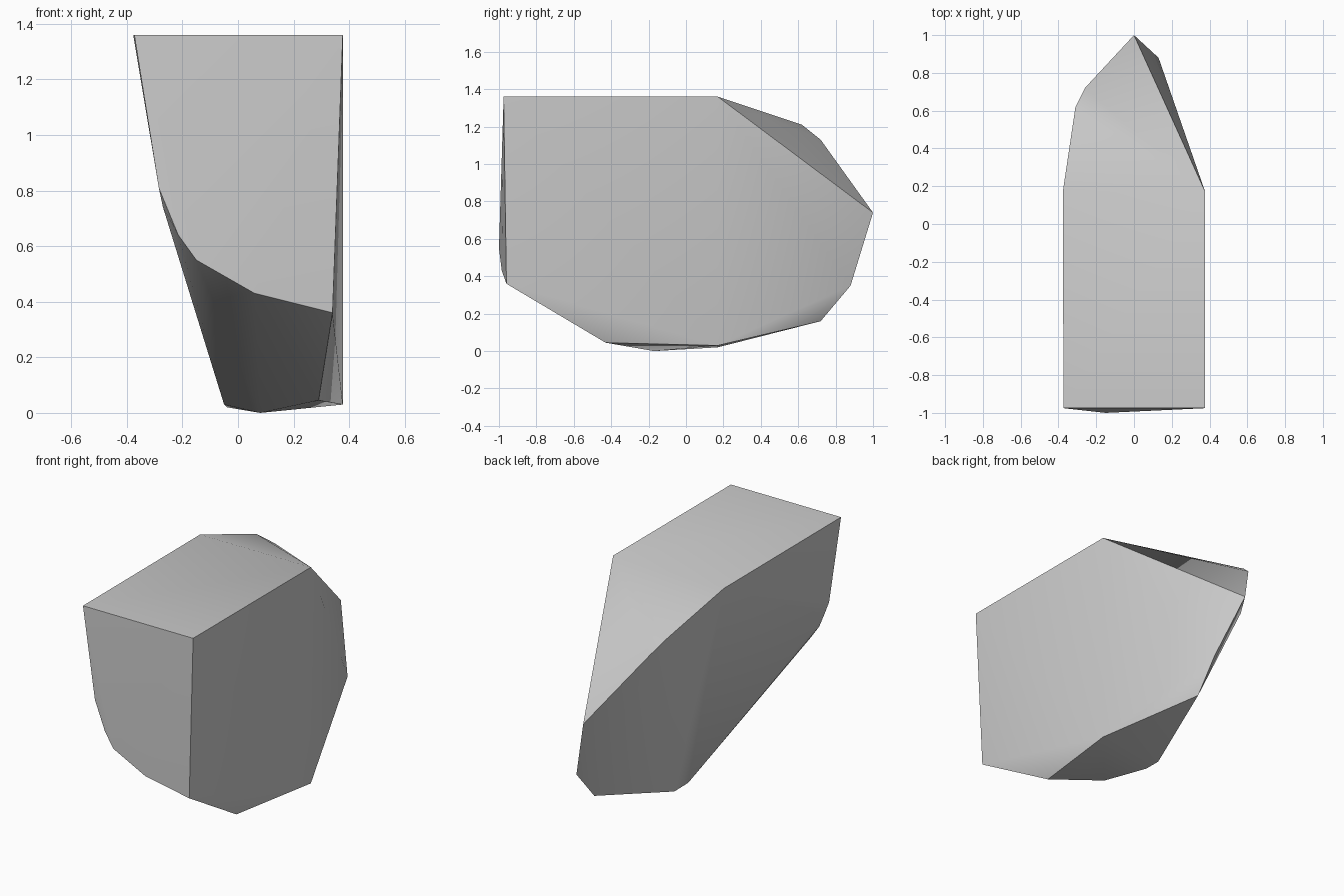
import bpy
import bmesh
import math
from mathutils import Vector

default_cube = bpy.data.objects.get("Cube")
if default_cube:
    bpy.data.objects.remove(default_cube, do_unlink=True)


def make_material(name, colour):
    material = bpy.data.materials.new(name)
    material.use_nodes = True
    material.diffuse_color = colour
    shader = material.node_tree.nodes.get("Principled BSDF")
    shader.inputs["Base Color"].default_value = colour
    return material


def outer_facets(points):
    """Find every flat facet that has all the points on or behind it."""
    facets = {}
    for a in points:
        for b in points:
            for c in points:
                normal = (b - a).cross(c - a)
                if normal.length < 1e-6:
                    continue
                normal.normalize()
                heights = [normal.dot(p - a) for p in points]
                if max(heights) < 1e-5:
                    flat = [i for i, h in enumerate(heights) if h > -1e-5]
                    facets[frozenset(flat)] = normal
    return facets


def faceted_solid(name, corners, material):
    """Wrap a closed convex solid around the given corners."""
    points = [Vector(corner) for corner in corners]
    bm = bmesh.new()
    verts = [bm.verts.new(p) for p in points]
    for flat, normal in outer_facets(points).items():
        centre = sum((points[i] for i in flat), Vector()) / len(flat)
        side = normal.orthogonal().normalized()
        up = normal.cross(side)
        ring = sorted(flat, key=lambda i: math.atan2(up.dot(points[i] - centre),
                                                     side.dot(points[i] - centre)))
        bm.faces.new([verts[i] for i in ring])
    spare = [v for v in verts if not v.link_faces]
    bmesh.ops.delete(bm, geom=spare, context="VERTS")
    mesh = bpy.data.meshes.new(name)
    bm.to_mesh(mesh)
    bm.free()
    mesh.materials.append(material)
    obj = bpy.data.objects.new(name, mesh)
    bpy.context.collection.objects.link(obj)
    return obj


# Flat top, a little wider at the back
half_width, front, back, top = 0.377, -0.975, 0.17, 1.36
top_corners = [(half_width, front, top), (half_width, back, top),
               (-half_width, back, top), (-0.373, front, top)]

# Chipped lower rim of the front face
front_rim = [(0.34, -0.96, 0.36), (0.06, -0.985, 0.43), (-0.15, -1, 0.55),
             (-0.215, -0.99, 0.64), (-0.27, -0.96, 0.74), (-0.285, -0.985, 0.81)]

# Ridge running down the pointed back, with its blunted inner side
back_ridge = [(-0.31, 0.62, 1.21), (-0.26, 0.72, 1.13), (0, 1, 0.74),
              (0.13, 0.88, 0.35), (0.12, 0.72, 0.16)]
blunted_side = [(-0.136, 0.8, 0.77), (-0.09, 0.75, 0.655)]

# Narrow underside
underside = [(half_width, back, 0.03), (0.29, -0.43, 0.045), (0.08, -0.17, 0),
             (-0.04, back, 0.02), (-0.05, 0.05, 0.03)]

stone = make_material("stone grey", (0.6, 0.6, 0.6, 1))
rock = faceted_solid("rock_shard", top_corners + front_rim + back_ridge
                     + blunted_side + underside, stone)

# Soften shallow facets and keep hard breaks crisp
bpy.ops.object.select_all(action="DESELECT")
rock.select_set(True)
bpy.context.view_layer.objects.active = rock
bpy.ops.object.shade_smooth_by_angle(angle=math.radians(30))
